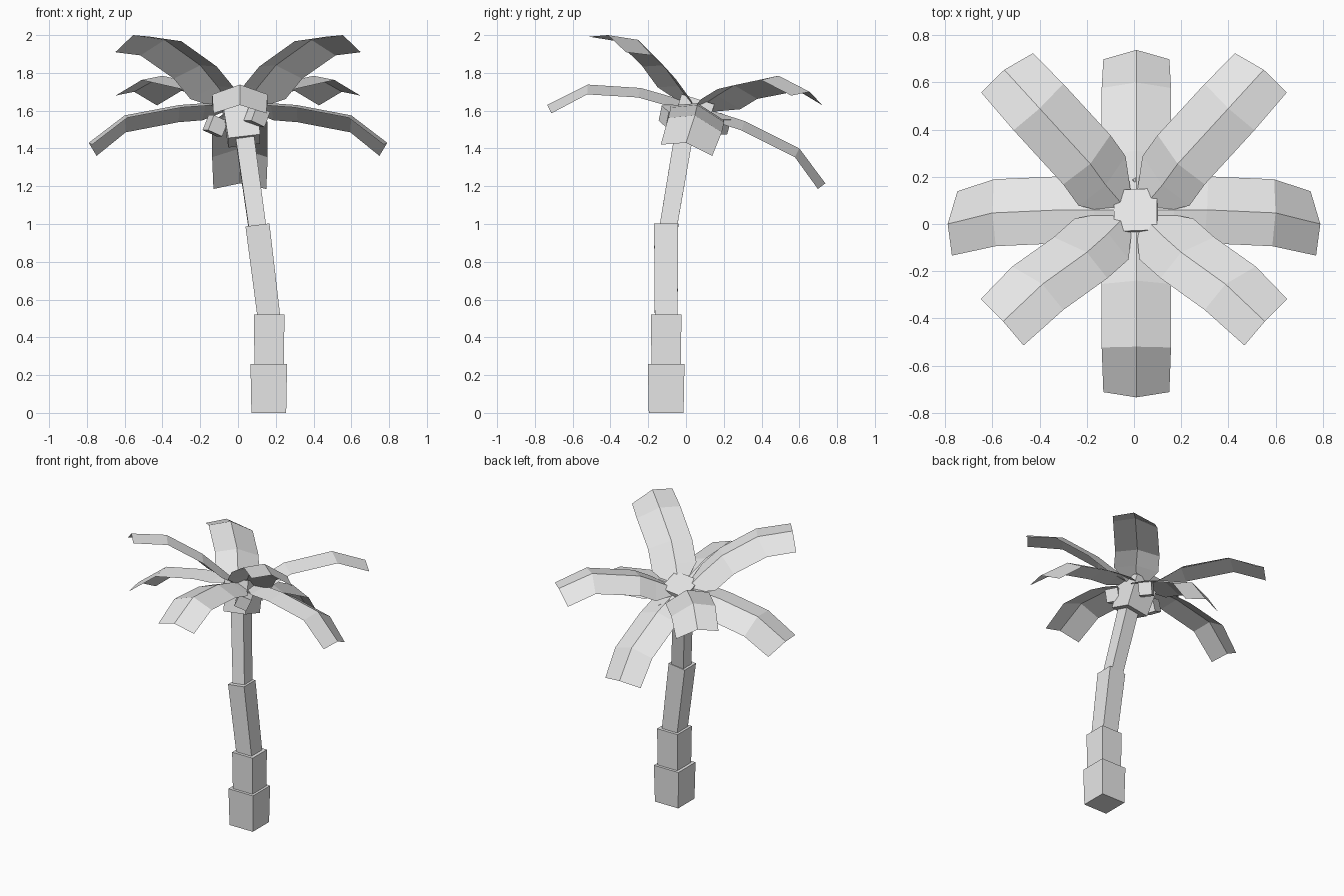
import bpy
import math
from mathutils import Vector, Matrix

if "Cube" in bpy.data.objects:
    bpy.data.objects.remove(bpy.data.objects["Cube"])

grey = bpy.data.materials.new("plain grey")
grey.diffuse_color = (0.8, 0.8, 0.8, 1)
grey.use_nodes = True
grey.node_tree.nodes["Principled BSDF"].inputs["Base Color"].default_value = grey.diffuse_color


def make(name, verts, faces):
    mesh = bpy.data.meshes.new(name)
    mesh.from_pydata([tuple(v) for v in verts], [], faces)
    mesh.materials.append(grey)
    mesh.update()
    ob = bpy.data.objects.new(name, mesh)
    bpy.context.collection.objects.link(ob)
    return ob


BOX_FACES = [(3, 2, 1, 0), (4, 5, 6, 7)] + [
    (i, (i + 1) % 4, (i + 1) % 4 + 4, i + 4) for i in range(4)]
CORNERS = [(-1, -1), (1, -1), (1, 1), (-1, 1)]


def block(name, low, high, half_low, half_high):
    """Square block whose ends stand square to the line low-high."""
    low, high = Vector(low), Vector(high)
    axis = (high - low).normalized()
    side = (Vector((1, 0, 0)) - axis * axis.x).normalized()
    depth = axis.cross(side)
    verts = [c + (side * a + depth * b) * h
             for c, h in ((low, half_low), (high, half_high))
             for a, b in CORNERS]
    return make(name, verts, BOX_FACES)


def frond(name, ridge, roll=0.0, mirror=False):
    """Folded leaf: a raised ridge with two sloping halves."""
    pts = [Vector(p) for p in ridge]
    heading = pts[-1] - pts[0]
    heading.z = 0
    side = Vector((0, 0, 1)).cross(heading.normalized())
    halves = [0.04] + [0.147] * (len(pts) - 2) + [0.14]
    verts = []
    for i, p in enumerate(pts):
        a, b = (pts[i - 1], p) if i else (p, pts[1])
        tangent = (b - a).normalized()
        normal = tangent.cross(side).normalized()
        drop = normal * 0.052 * halves[i] / 0.147
        across = (side * math.cos(roll) + normal * math.sin(roll)) * halves[i]
        verts += [p + across - drop, p, p - across - drop]
    faces = []
    for i in range(len(pts) - 1):
        k = 3 * i
        faces += [(k, k + 1, k + 4, k + 3), (k + 1, k + 2, k + 5, k + 4)]
    if mirror:
        verts = [Vector((-v.x, v.y, v.z)) for v in verts]
    else:
        faces = [f[::-1] for f in faces]
    return make(name, verts, faces)


# Trunk: stacked, narrowing blocks that lean
block("trunk_base", (0.163, -0.105, 0), (0.163, -0.105, 0.26), 0.092, 0.097)
block("trunk_lower", (0.165, -0.105, 0.2), (0.165, -0.105, 0.52), 0.077, 0.081)
block("trunk_middle", (0.167, -0.105, 0.48), (0.103, -0.105, 0.995), 0.06, 0.064)
block("trunk_upper", (0.107, -0.1, 0.95), (0.037, -0.015, 1.45), 0.046, 0.049)
block("crown_block", (0.033, -0.005, 1.44), (0.006, 0.06, 1.65), 0.085, 0.092)

# Small fruit cubes around the crown
for i, (pos, turn) in enumerate([((-0.12, 0.03, 1.52), 0.35),
                                 ((0.10, -0.08, 1.57), 0.5),
                                 ((0.04, 0.17, 1.53), 0.7)]):
    fruit = block("fruit_%d" % (i + 1), (0, 0, -0.043), (0, 0, 0.043), 0.043, 0.043)
    fruit.data.transform(Matrix.Translation(pos)
                         @ Matrix.Rotation(turn, 4, 'Z')
                         @ Matrix.Rotation(0.4, 4, 'Y'))

# Front and back fronds
frond("frond_front", [(0.01, 0.03, 1.64), (0.01, -0.1, 1.68), (0.01, -0.24, 1.72),
                      (0.01, -0.52, 1.738), (0.01, -0.735, 1.63)])
frond("frond_back", [(0.01, 0.04, 1.63), (0.01, 0.17, 1.59), (0.01, 0.31, 1.545),
                     (0.01, 0.60, 1.40), (0.01, 0.738, 1.215)])

# Side and diagonal fronds, mirrored left and right
pairs = {
    "side": ([(0.04, 0.06, 1.63), (0.17, 0.06, 1.64), (0.31, 0.06, 1.63),
              (0.60, 0.047, 1.575), (0.79, 0.0, 1.43)], -0.27),
    "back_diagonal": ([(0.03, 0.06, 1.61), (0.12, 0.165, 1.68), (0.185, 0.255, 1.735),
                       (0.40, 0.49, 1.785), (0.55, 0.654, 1.70)], -0.2),
    "front_diagonal": ([(0.03, 0.04, 1.62), (0.11, -0.04, 1.73), (0.20, -0.12, 1.84),
                        (0.388, -0.255, 1.975), (0.555, -0.413, 2.0)], -0.3),
}
for part, (ridge, roll) in pairs.items():
    frond("frond_%s_right" % part, ridge, roll)
    frond("frond_%s_left" % part, ridge, roll, mirror=True)
